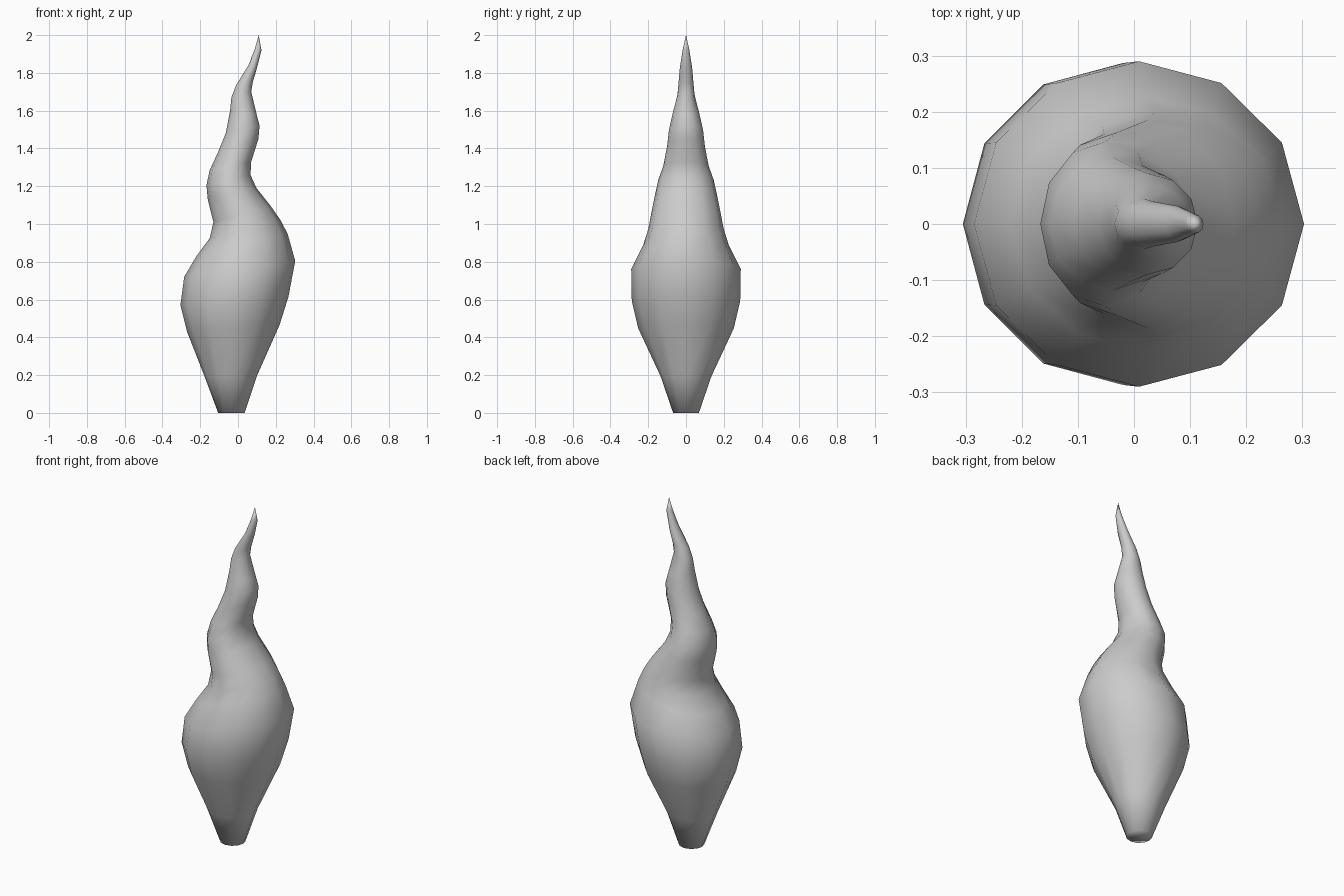
import bpy, bmesh, math

if "Cube" in bpy.data.objects:
    bpy.data.objects.remove(bpy.data.objects["Cube"])

SIDES = 12
# tilted rings: left x, left z, right x, right z, half depth
RINGS = [
    (-.105, 0, .035, 0, .068),
    (-.178, .195, .10, .195, .135),
    (-.27, .43, .22, .465, .253),
    (-.305, .57, .267, .615, .287),
    (-.285, .72, .303, .805, .29),
    (-.22, .83, .262, .95, .226),
    (-.15, .925, .225, 1.02, .2),
    (-.13, 1.01, .177, 1.09, .185),
    (-.16, 1.13, .098, 1.19, .163),
    (-.167, 1.205, .066, 1.26, .147),
    (-.15, 1.285, .07, 1.33, .12),
    (-.108, 1.375, .108, 1.45, .1),
    (-.065, 1.48, .114, 1.52, .09),
    (-.042, 1.6, .1, 1.575, .07),
    (-.035, 1.67, .07, 1.70, .045),
    (-.01, 1.735, .078, 1.75, .04),
    (.055, 1.84, .1, 1.825, .032),
    (.09, 1.93, .124, 1.92, .017),
]
TIP = (.11, 0, 2.0)

bm = bmesh.new()


def add_ring(xl, zl, xr, zr, ry):
    verts = []
    for i in range(SIDES):
        a = 2 * math.pi * i / SIDES
        t = (1 + math.cos(a)) / 2
        verts.append(bm.verts.new((xl + (xr - xl) * t, ry * math.sin(a), zl + (zr - zl) * t)))
    return verts


# flame body lofted through the rings
loops = [add_ring(*r) for r in RINGS]
for lo, hi in zip(loops, loops[1:]):
    for i in range(SIDES):
        j = (i + 1) % SIDES
        bm.faces.new((lo[i], lo[j], hi[j], hi[i]))

# pointed tip and flat base
tip = bm.verts.new(TIP)
for i in range(SIDES):
    bm.faces.new((loops[-1][i], loops[-1][(i + 1) % SIDES], tip))
bm.faces.new(loops[0][::-1])

for f in bm.faces:
    f.smooth = True
bmesh.ops.recalc_face_normals(bm, faces=bm.faces)
mesh = bpy.data.meshes.new("flame")
bm.to_mesh(mesh)
bm.free()
bpy.context.collection.objects.link(bpy.data.objects.new("flame", mesh))
